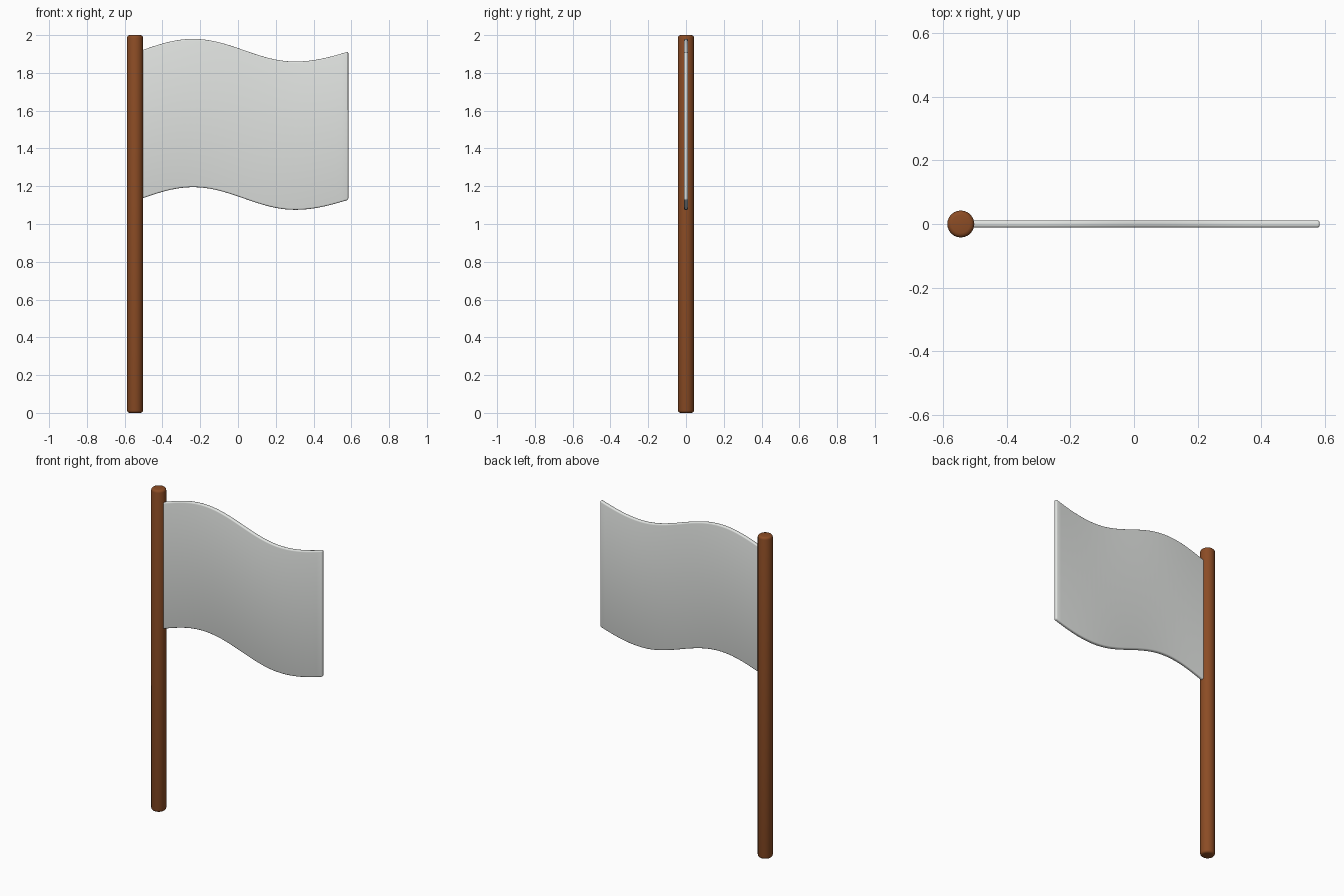
import bpy, bmesh, math

if "Cube" in bpy.data.objects:
    bpy.data.objects.remove(bpy.data.objects["Cube"])

def material(name, rgb):
    m = bpy.data.materials.new(name)
    m.diffuse_color = (*rgb, 1)
    m.use_nodes = True
    m.node_tree.nodes["Principled BSDF"].inputs["Base Color"].default_value = m.diffuse_color
    return m

def finish(obj, mat, width, segments):
    """Colour the part, round its sharp edges and smooth it."""
    obj.data.materials.append(mat)
    bev = obj.modifiers.new("rounded_edges", 'BEVEL')
    bev.width = width
    bev.segments = segments
    bev.limit_method = 'ANGLE'
    bev.angle_limit = math.radians(50)
    for p in obj.data.polygons:
        p.use_smooth = True

wood = material("brown wood", (0.26, 0.072, 0.018))
cloth = material("light grey cloth", (0.75, 0.77, 0.75))

# Pole
bpy.ops.mesh.primitive_cylinder_add(vertices=24, radius=0.0425, depth=2.0,
                                    location=(-0.545, 0, 1.0))
pole = bpy.context.object
pole.name = "pole"
finish(pole, wood, 0.014, 3)

# Flag: a wavy sheet of columns, rooted inside the pole
X0, X1, HEIGHT, HALF, COLS = -0.53, 0.584, 0.785, 0.0115, 32

def wave(x):
    trough = 0.302
    period = 1.08 if x < trough else 1.22
    return 1.92 - 0.06 * math.cos(2 * math.pi * (x - trough) / period)

bm = bmesh.new()
rings = []
for i in range(COLS + 1):
    x = X0 + (X1 - X0) * i / COLS
    z = wave(x)
    rings.append([bm.verts.new((x, y, h)) for y, h in
                  ((-HALF, z - HEIGHT), (HALF, z - HEIGHT), (HALF, z), (-HALF, z))])
for a, b in zip(rings, rings[1:]):
    for k in range(4):
        n = (k + 1) % 4
        bm.faces.new((a[k], a[n], b[n], b[k]))
bm.faces.new(rings[0])
bm.faces.new(rings[-1])
bmesh.ops.recalc_face_normals(bm, faces=bm.faces)
mesh = bpy.data.meshes.new("flag")
bm.to_mesh(mesh)
bm.free()
flag = bpy.data.objects.new("flag", mesh)
bpy.context.collection.objects.link(flag)
finish(flag, cloth, 0.008, 3)
